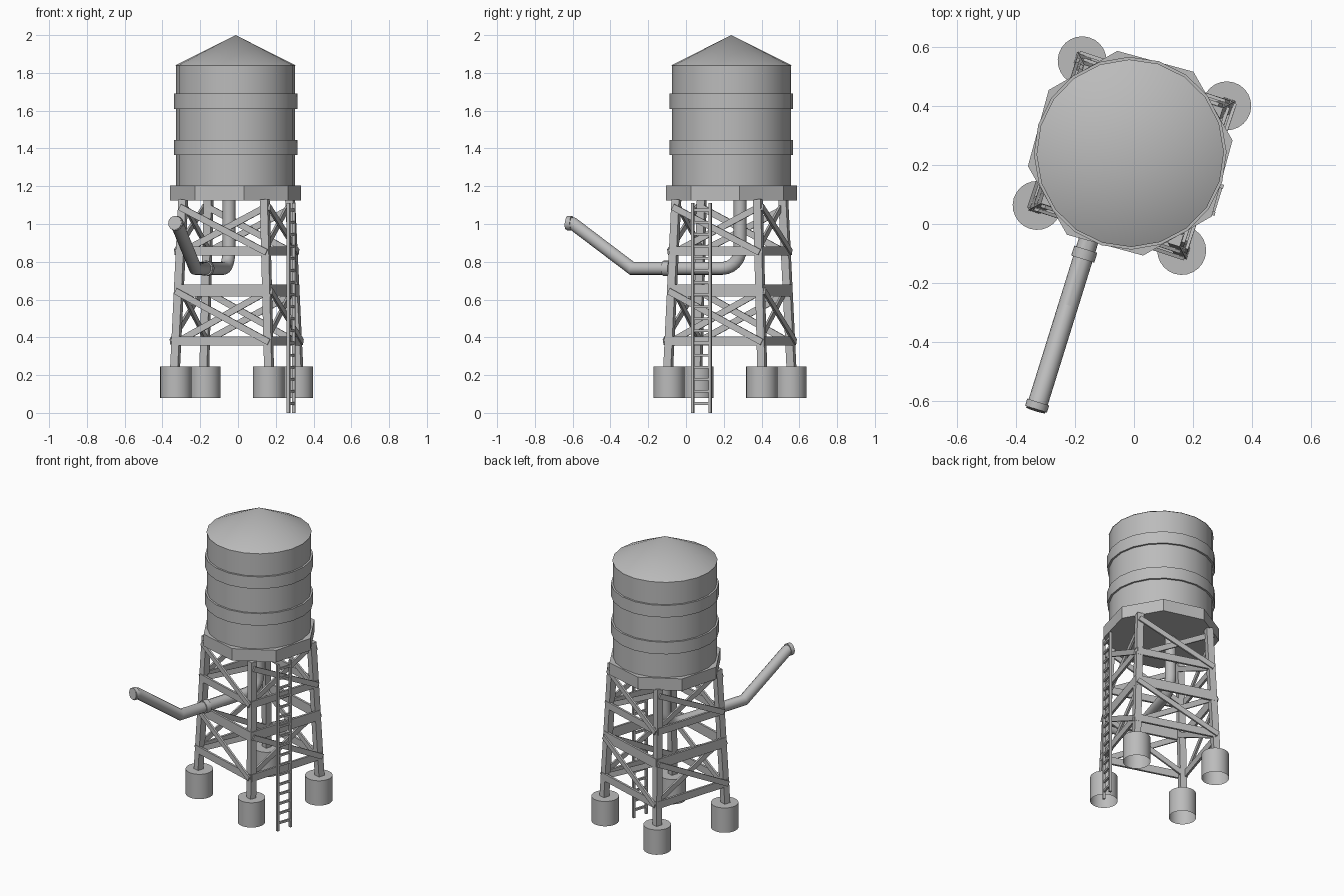
import bpy, bmesh, math
from mathutils import Vector, Matrix

if "Cube" in bpy.data.objects:
    bpy.data.objects.remove(bpy.data.objects["Cube"])

grey = bpy.data.materials.new("plain_grey")
grey.use_nodes = True
grey.diffuse_color = (0.5, 0.5, 0.5, 1)
grey.node_tree.nodes["Principled BSDF"].inputs["Base Color"].default_value = (0.5, 0.5, 0.5, 1)

# The whole tower is turned about the vertical axis
TURN = Matrix.Translation((-0.007, 0.232, 0)) @ Matrix.Rotation(math.radians(-17.3), 4, 'Z')


def finish(name, bm, smooth=False):
    bmesh.ops.recalc_face_normals(bm, faces=bm.faces)
    mesh = bpy.data.meshes.new(name)
    bm.to_mesh(mesh)
    bm.free()
    obj = bpy.data.objects.new(name, mesh)
    bpy.context.collection.objects.link(obj)
    obj.matrix_world = TURN
    mesh.materials.append(grey)
    if smooth:
        bpy.ops.object.select_all(action='DESELECT')
        obj.select_set(True)
        bpy.context.view_layer.objects.active = obj
        bpy.ops.object.shade_smooth_by_angle(angle=math.radians(30))
    return obj


def beam(bm, a, b, width, depth, side):
    """Box from a to b; depth is measured along the side direction."""
    a, b, side = Vector(a), Vector(b), Vector(side)
    along = (b - a).normalized()
    across = along.cross(side).normalized()
    out = across.cross(along)
    frame = Matrix((across, out, along)).transposed().to_4x4()
    m = Matrix.Translation((a + b) / 2) @ frame @ Matrix.Diagonal((width, depth, (b - a).length, 1))
    bmesh.ops.create_cube(bm, size=1, matrix=m)


def lathe(name, profile, sides, center=(0, 0), spin=0.0):
    bm = bmesh.new()
    verts = [bm.verts.new((r + center[0], center[1], z)) for r, z in profile]
    edges = [bm.edges.new(p) for p in zip(verts, verts[1:])]
    bmesh.ops.spin(bm, geom=verts + edges, cent=(*center, 0), axis=(0, 0, 1),
                   angle=math.tau, steps=sides, use_merge=True)
    bmesh.ops.remove_doubles(bm, verts=bm.verts, dist=0.0005)
    bmesh.ops.rotate(bm, verts=bm.verts, cent=(*center, 0),
                     matrix=Matrix.Rotation(math.radians(spin), 3, 'Z'))
    return finish(name, bm, True)


# Tank, roof, hoops and platform
AXIS = (-0.008, 0.006)
lathe("tank", [(0, 1.2), (0.315, 1.2), (0.315, 1.84)], 20, AXIS)
lathe("roof", [(0.318, 1.84), (0, 2.0)], 20, AXIS)
for label, z in (("lower", 1.365), ("upper", 1.61)):
    lathe(label + "_hoop", [(0.31, z), (0.327, z), (0.327, z + 0.08), (0.31, z + 0.08)], 20, AXIS)
lathe("platform", [(0, 1.125), (0.35, 1.125), (0.35, 1.205), (0, 1.205)], 8, AXIS, 24.5)

# Legs lean inward; half gives the distance from the tower axis at a height
LOW, HIGH = 0.2, 1.13


def half(z):
    return 0.262 - 0.036 * (z - LOW) / (HIGH - LOW)


legs = bmesh.new()
for sx in (-1, 1):
    for sy in (-1, 1):
        h0, h1 = half(LOW), half(HIGH)
        beam(legs, (sx * h0, sy * h0, LOW), (sx * h1, sy * h1, HIGH), 0.042, 0.042, (0, 1, 0))
        # Open-bottomed foot
        lathe("foot", [(0.083, 0.08), (0.083, 0.245), (0, 0.245)], 24, (sx * 0.257, sy * 0.257))
finish("legs", legs)

# Girders and crossed braces on all four sides
girders, braces = bmesh.new(), bmesh.new()
for k in range(4):
    rot = Matrix.Rotation(k * math.pi / 2, 3, 'Z')
    out = rot @ Vector((0, -1, 0))

    def spot(s, z, gap):
        return rot @ Vector((s * half(z), -half(z) - gap, z))

    for z, width in ((0.38, 0.048), (0.648, 0.065), (0.857, 0.046)):
        beam(girders, spot(-1.06, z, 0.016), spot(1.06, z, 0.016), width, 0.014, out)
    for low, high in ((0.375, 0.645), (0.85, 1.09)):
        beam(braces, spot(-1.04, high, 0.026), spot(1.04, low, 0.026), 0.034, 0.012, out)
        beam(braces, spot(-1, low, -0.015), spot(1, high, -0.015), 0.034, 0.012, out)
finish("girders", girders)
finish("braces", braces)

# Ladder
ladder = bmesh.new()
LX, LY, TOP = 0.32, -0.057, 1.11
for s in (-1, 1):
    beam(ladder, (LX, LY + s * 0.048, 0), (LX, LY + s * 0.048, TOP), 0.014, 0.016, (1, 0, 0))
for i in range(17):
    z = 0.05 + i * 0.064
    beam(ladder, (LX, LY - 0.048, z), (LX, LY + 0.048, z), 0.014, 0.012, (1, 0, 0))
finish("ladder", ladder)

# Outlet pipe: drop, rounded elbow, level run, rising spout
PX, PY, PZ, BEND = -0.055, 0.04, 0.765, 0.1
path = [(PX, PY, 1.13)]
for i in range(7):
    t = math.radians(15 * i)
    path.append((PX, PY - BEND * (1 - math.cos(t)), PZ + BEND * (1 - math.sin(t))))
path += [(PX, -0.56, PZ), (PX, -0.885, 1.0), (PX, -0.922, 1.004)]


def pipe(name, points, radius, sides=16):
    bm = bmesh.new()
    pts = [Vector(p) for p in points]
    rings = []
    for i, p in enumerate(pts):
        before = (p - pts[i - 1]).normalized() if i else None
        after = (pts[i + 1] - p).normalized() if i + 1 < len(pts) else None
        way = (before or after) + (after or before)
        way.normalize()
        stretch = 1 / max(way.dot(before or after), 0.5)
        up = Vector((1, 0, 0)).cross(way)
        rings.append([bm.verts.new(p + radius * (Vector((math.cos(a), 0, 0)) + up * math.sin(a) * stretch))
                      for a in (math.tau * j / sides for j in range(sides))])
    for lower, upper in zip(rings, rings[1:]):
        for j in range(sides):
            n = (j + 1) % sides
            bm.faces.new((lower[j], lower[n], upper[n], upper[j]))
    bm.faces.new(rings[0])
    bm.faces.new(rings[-1])
    return finish(name, bm, True)


pipe("outlet_pipe", path, 0.034)
pipe("pipe_collar", [(PX, -0.35, PZ), (PX, -0.385, PZ)], 0.041)
pipe("spout_rim", [(PX, -0.893, 1.004), (PX, -0.918, 1.004)], 0.039)
